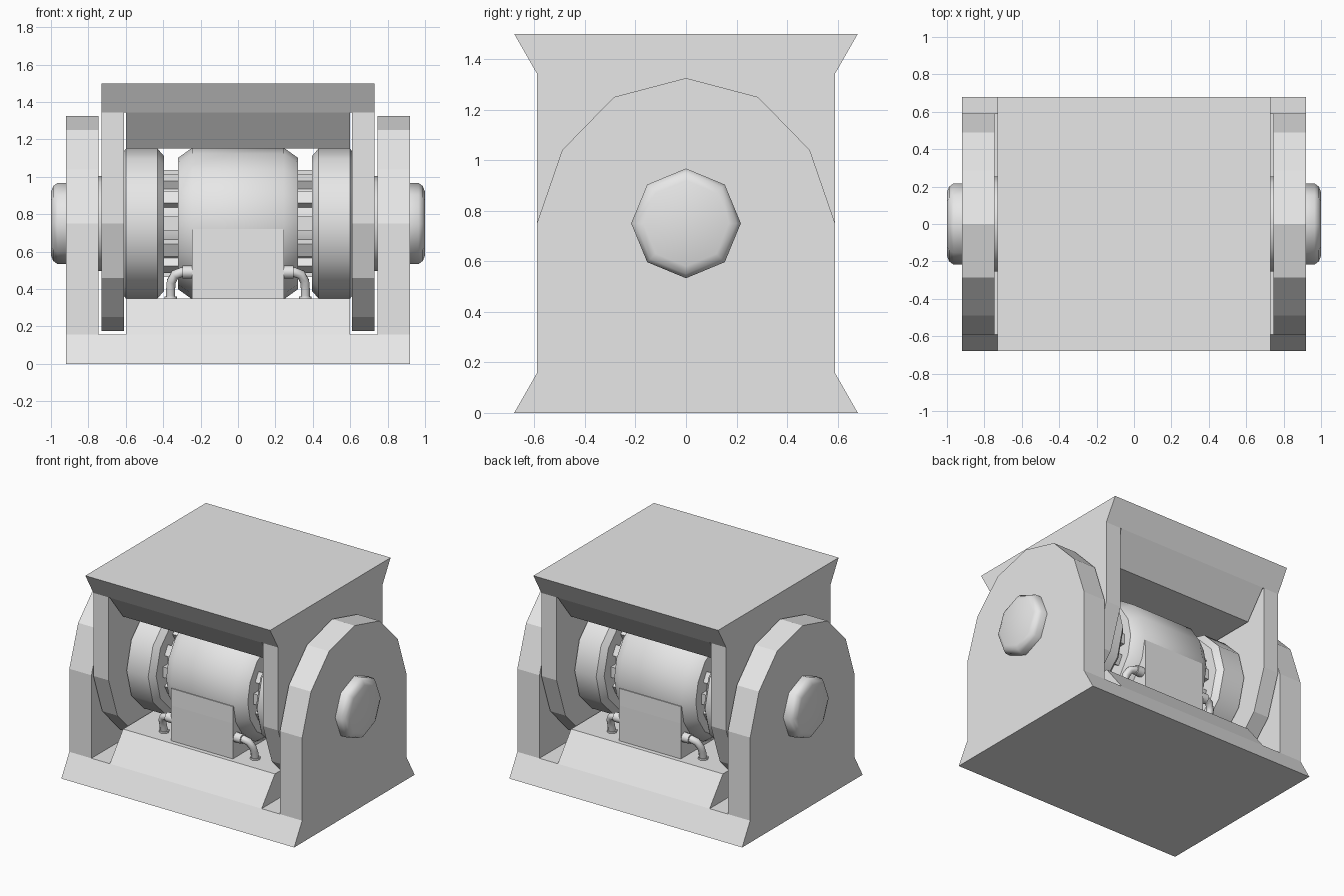
import bpy, bmesh, math
from mathutils import Vector

if "Cube" in bpy.data.objects:
    bpy.data.objects.remove(bpy.data.objects["Cube"])

grey = bpy.data.materials.new("light grey metal")
grey.diffuse_color = (0.8, 0.8, 0.8, 1)
grey.use_nodes = True
grey.node_tree.nodes["Principled BSDF"].inputs["Base Color"].default_value = grey.diffuse_color
AXIS_Z = 0.75  # height of the hinge axis


def finish(name, bm, smooth=None):
    bmesh.ops.recalc_face_normals(bm, faces=bm.faces)
    me = bpy.data.meshes.new(name)
    bm.to_mesh(me)
    bm.free()
    me.materials.append(grey)
    ob = bpy.data.objects.new(name, me)
    bpy.context.collection.objects.link(ob)
    if smooth:
        bpy.ops.object.select_all(action='DESELECT')
        ob.select_set(True)
        bpy.context.view_layer.objects.active = ob
        bpy.ops.object.shade_smooth_by_angle(angle=math.radians(smooth))
    return ob


def slab(name, half, x0, x1, flip=False):
    """Extrude a y-symmetric (y, z) outline along x; flip turns it over about the axis."""
    pts = half + [(-y, z) for y, z in reversed(half) if y > 1e-6]
    bm = bmesh.new()
    rings = [[bm.verts.new((x, y, 2 * AXIS_Z - z if flip else z)) for y, z in pts]
             for x in (x0, x1)]
    n = len(pts)
    for r in rings:
        bm.faces.new(r)
    for i in range(n):
        j = (i + 1) % n
        bm.faces.new((rings[0][i], rings[0][j], rings[1][j], rings[1][i]))
    return finish(name, bm)


def lathe(name, prof, sides, smooth=40, turn=0.0):
    """Revolve (x, radius) points round the hinge axis."""
    bm = bmesh.new()
    rings = []
    for x, r in prof:
        ring = []
        for i in range(sides):
            a = 2 * math.pi * (i + turn) / sides
            ring.append(bm.verts.new((x, r * math.sin(a), AXIS_Z + r * math.cos(a))))
        rings.append(ring)
    for a, b in zip(rings, rings[1:]):
        for i in range(sides):
            j = (i + 1) % sides
            bm.faces.new((a[i], a[j], b[j], b[i]))
    bm.faces.new(rings[0])
    bm.faces.new(rings[-1])
    return finish(name, bm, smooth)


# Outlines: flared slab, sloped inner block, and rounded side plate
flare = [(0.68, 0), (0.59, 0.157)]
block = [(0.59, 0.157), (0.44, 0.348)]
plate = [(0.68, 0), (0.59, 0.157), (0.59, 0.75), (0.49, 1.04), (0.285, 1.25), (0, 1.325)]

# Lower and upper brackets
slab("base_slab", flare, -0.745, 0.745)
slab("base_block", block, -0.6, 0.6)
slab("top_slab", flare, -0.61, 0.61, True)
slab("top_block", block, -0.6, 0.6, True)

# Motor body and pedestal
lathe("motor_body", [(-0.322, 0.35), (-0.245, 0.405), (0.245, 0.405), (0.322, 0.35)], 16)
slab("motor_pedestal", [(0.408, 0.34), (0.408, 0.6), (0.405, 0.72)], -0.245, 0.245)
lathe("motor_core", [(-0.42, 0.24), (0.42, 0.24)], 16)

for s, side in ((-1, "left"), (1, "right")):
    slab(side + "_side_plate", plate, s * 0.745, s * 0.92)
    slab(side + "_hinge_arm", plate, s * 0.61, s * 0.73, True)
    lathe(side + "_washer", [(s * 0.72, 0.255), (s * 0.75, 0.255)], 12)
    lathe(side + "_pin_cap",
          [(s * 0.9, 0.217), (s * 0.965, 0.217), (s * 0.988, 0.2), (s * 1.0, 0.17)], 8, 60)
    lathe(side + "_drive_disc", [(s * 0.395, 0.36), (s * 0.43, 0.4),
                                 (s * 0.6, 0.4), (s * 0.622, 0.37)], 12)

    # Ribs between motor body and disc
    bm = bmesh.new()
    for i in range(12):
        a = 2 * math.pi * i / 12
        out = Vector((0, math.sin(a), math.cos(a)))
        tan = Vector((0, math.cos(a), -math.sin(a)))
        c = Vector((s * 0.36, 0, AXIS_Z)) + out * 0.25
        vs = bmesh.ops.create_cube(bm, size=1)["verts"]
        for v in vs:
            x, t, o = v.co
            v.co = c + Vector((x * 0.1, 0, 0)) + tan * t * 0.075 + out * o * 0.07
    finish(side + "_motor_ribs", bm)

    # Cable elbows, front and back, with plug and foot
    for f, face in ((-1, "front"), (1, "back")):
        path = [(0.23, 0.37, 0.49), (0.3, 0.37, 0.49), (0.337, 0.36, 0.477),
                (0.357, 0.345, 0.44), (0.36, 0.33, 0.4), (0.36, 0.32, 0.34)]
        for part, pts, rad in (("cable", path, 0.026),
                               ("plug", [(0.23, 0.37, 0.49), (0.298, 0.37, 0.49)], 0.035),
                               ("foot", [(0.36, 0.32, 0.34), (0.36, 0.32, 0.36)], 0.034)):
            name = f"{side}_{face}_{part}"
            cu = bpy.data.curves.new(name, 'CURVE')
            cu.dimensions = '3D'
            cu.bevel_depth = rad
            cu.bevel_resolution = 2
            cu.use_fill_caps = True
            sp = cu.splines.new('POLY')
            sp.points.add(len(pts) - 1)
            for p, (x, y, z) in zip(sp.points, pts):
                p.co = (s * x, f * y, z, 1)
            cu.materials.append(grey)
            ob = bpy.data.objects.new(name, cu)
            bpy.context.collection.objects.link(ob)
            bpy.ops.object.select_all(action='DESELECT')
            ob.select_set(True)
            bpy.context.view_layer.objects.active = ob
            bpy.ops.object.convert(target='MESH')
            bpy.ops.object.shade_smooth_by_angle(angle=math.radians(50))
